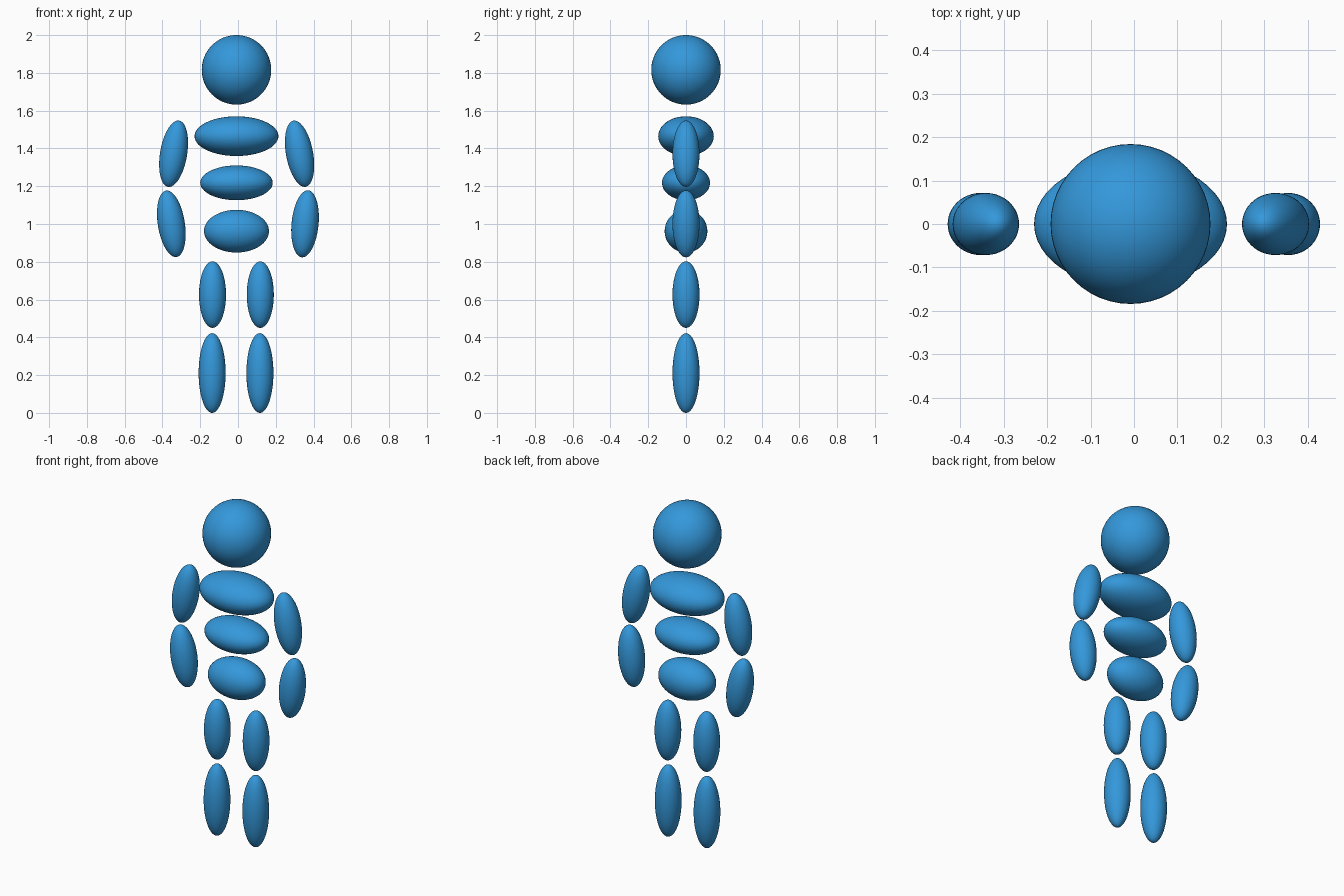
import bpy
import math

cube = bpy.data.objects.get("Cube")
if cube:
    bpy.data.objects.remove(cube, do_unlink=True)

# Single blue colour for the whole figure
blue = bpy.data.materials.new("blue")
blue.use_nodes = True
colour = (0.034, 0.314, 0.708, 1)
blue.diffuse_color = colour
blue.node_tree.nodes["Principled BSDF"].inputs["Base Color"].default_value = colour


def ellipsoid(name, x, z, radii, tilt=0):
    """Smooth ellipsoid centred on y = 0, tilted in the front plane by degrees."""
    bpy.ops.mesh.primitive_uv_sphere_add(segments=48, ring_count=32, radius=1)
    obj = bpy.context.object
    obj.name = obj.data.name = name
    obj.scale = radii
    bpy.ops.object.transform_apply(location=False, rotation=False, scale=True)
    obj.location = (x, 0, z)
    obj.rotation_euler.y = math.radians(tilt)
    obj.data.materials.append(blue)
    bpy.ops.object.shade_smooth()


# Head and torso
MID = -0.008
ellipsoid("head", MID, 1.816, (0.184, 0.184, 0.184))
ellipsoid("chest", MID, 1.465, (0.222, 0.147, 0.105))
ellipsoid("waist", MID, 1.218, (0.192, 0.127, 0.092))
ellipsoid("hips", MID, 0.962, (0.172, 0.113, 0.113))

# Limbs
R = 0.0715
LIMB = (R, R, 0.178)
SHIN = (R, R, 0.211)
ellipsoid("right_upper_arm", -0.341, 1.372, LIMB, 9.5)
ellipsoid("left_upper_arm", 0.326, 1.372, LIMB, -10.5)
ellipsoid("right_forearm", -0.353, 1.001, LIMB, -9)
ellipsoid("left_forearm", 0.355, 1.001, LIMB, 5.5)
for side, thigh_x, shin_x in (("right", -0.135, -0.137), ("left", 0.118, 0.116)):
    ellipsoid(side + "_thigh", thigh_x, 0.626, (R, R, 0.176))
    ellipsoid(side + "_shin", shin_x, 0.211, SHIN)
